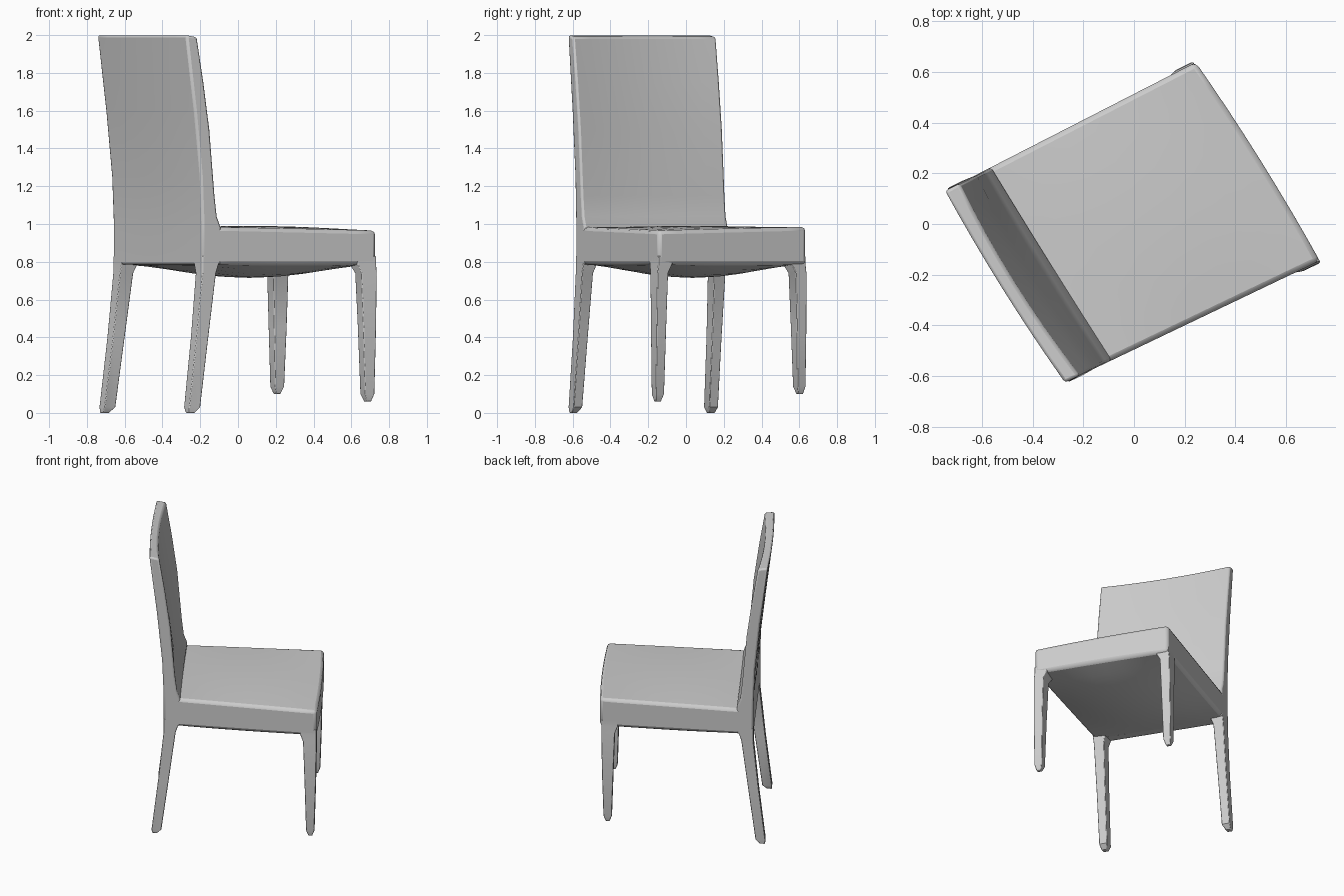
import bpy
import bmesh
import math
from mathutils import Vector

cube = bpy.data.objects.get("Cube")
if cube:
    bpy.data.objects.remove(cube)

# One flat colour
grey = bpy.data.materials.new("plain grey")
grey.use_nodes = True
grey.diffuse_color = (0.6, 0.6, 0.6, 1)
grey.node_tree.nodes["Principled BSDF"].inputs["Base Color"].default_value = (0.6, 0.6, 0.6, 1)

# Skewed chair frame: s runs back to front, t runs across, z up
ORIGIN = Vector((-0.425, -0.205, 0))
DEPTH = Vector((0.902, 0.431, 0))
ACROSS = Vector((-0.53, 0.848, 0))
HALF = 0.448


def place(s, t, z):
    """The left side flares slightly outwards towards the front."""
    t += 0.028 * (s - 0.05) * (t / HALF + 1) / 2
    return ORIGIN + DEPTH * s + ACROSS * t + Vector((0, 0, z))


def loft(name, rings, bevel):
    """Skin equal-length rings of (s, t, z) points and cap both ends."""
    bm = bmesh.new()
    loops = [[bm.verts.new(place(*p)) for p in ring] for ring in rings]
    for a, b in zip(loops, loops[1:]):
        for i in range(len(a)):
            j = (i + 1) % len(a)
            bm.faces.new((a[i], a[j], b[j], b[i]))
    bm.faces.new(loops[0])
    bm.faces.new(loops[-1])
    bmesh.ops.recalc_face_normals(bm, faces=bm.faces)
    mesh = bpy.data.meshes.new(name)
    bm.to_mesh(mesh)
    bm.free()
    mesh.materials.append(grey)
    obj = bpy.data.objects.new(name, mesh)
    bpy.context.collection.objects.link(obj)
    mod = obj.modifiers.new("soft edges", 'BEVEL')
    mod.width = bevel
    mod.segments = 2
    mod.limit_method = 'ANGLE'
    mod.angle_limit = math.radians(50)
    bpy.ops.object.select_all(action='DESELECT')
    obj.select_set(True)
    bpy.context.view_layer.objects.active = obj
    bpy.ops.object.shade_smooth_by_angle(angle=math.radians(35))


steps = [i / 4 - 1 for i in range(9)]

# Seat: slightly twisted domed top, belly below the rails, bowed front
rings = []
for u in steps:
    ring = []
    for v in steps:
        s = 0.535 + 0.485 * u + 0.006 * (1 - v * v) * (u + 1)
        dome = (1 - u * u) * (1 - v * v)
        ring.append((s, v * HALF, 0.975 + 0.01 * u * v + 0.015 * dome))
    for v in reversed(steps):
        s = 0.535 + 0.485 * u + 0.006 * (1 - v * v) * (u + 1)
        belly = (1 - u * u) * (1 - v * v)
        ring.append((s, v * HALF, 0.785 - 0.07 * belly))
    rings.append(ring)
loft("seat", rings, 0.02)

# Backrest: curved side profile, bowed backwards in the middle
rear = [(0, 0.785), (0, 1.0), (-0.01, 1.25), (-0.045, 1.6), (-0.095, 2.0)]
front = [(-0.03, 1.99), (0.01, 1.75), (0.045, 1.5), (0.075, 1.15),
         (0.088, 1.04), (0.11, 0.985), (0.11, 0.785)]


def bowed(profile, v, amount):
    """Push the profile backwards above the seat, most in the middle."""
    bow = amount * (1 - v * v)
    return [(s - bow * max(0, min(1, (z - 0.9) * 1.5)), v * HALF, z) for s, z in profile]


loft("backrest", [bowed(rear, v, 0.013) + bowed(front, v, 0.024) for v in steps], 0.012)


def leg(name, side, shift, sections):
    """Sections are (z, rear s, front s, outer inset, width)."""
    rings = []
    for z, s0, s1, inset, width in sections:
        outer = side * (HALF - inset)
        inner = side * (HALF - inset - width)
        a, b = s0 + shift, s1 + shift
        rings.append([(a, outer, z), (b, outer, z), (b, inner, z), (a, inner, z)])
    loft(name, rings, 0.004)


# Legs: splayed at the rear, upright and tapered at the front
for label, side, lift, shift in (("left", 1, 0.10, -0.008), ("right", -1, 0.06, 0)):
    leg("rear_leg_" + label, side, 0, [
        (0.0, -0.078, -0.045, 0.0, 0.035),
        (0.03, -0.08, -0.015, -0.004, 0.055),
        (0.4, -0.035, 0.035, 0, 0.06),
        (0.74, 0.0, 0.08, 0, 0.07),
        (0.80, 0.0, 0.10, 0, 0.09),
        (0.83, 0.0, 0.10, 0, 0.09)])
    leg("front_leg_" + label, side, shift, [
        (lift, 0.965, 0.99, 0.0, 0.03),
        (lift + 0.04, 0.95, 1.005, -0.008, 0.05),
        (0.45, 0.94, 1.015, -0.008, 0.058),
        (0.74, 0.93, 1.02, -0.006, 0.065),
        (0.79, 0.91, 1.02, 0, 0.085),
        (0.83, 0.91, 1.02, 0, 0.085)])
